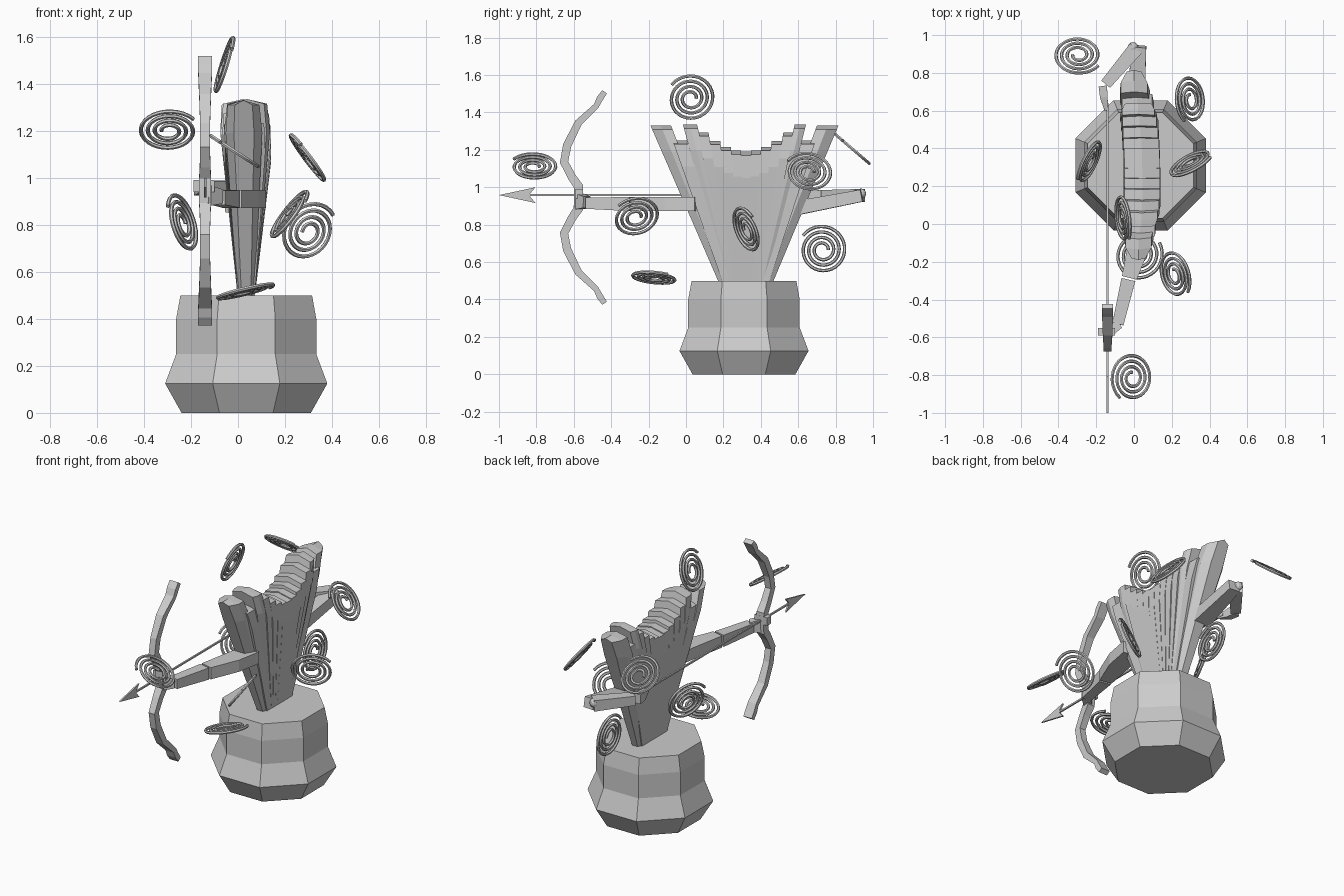
import bpy, bmesh, math
from mathutils import Vector

cube = bpy.data.objects.get("Cube")
if cube:
    bpy.data.objects.remove(cube, do_unlink=True)

grey = bpy.data.materials.new("stone_grey")
grey.use_nodes = True
colour = (0.6, 0.6, 0.6, 1)
grey.diffuse_color = colour
grey.node_tree.nodes["Principled BSDF"].inputs["Base Color"].default_value = colour


def add(name, bm):
    bmesh.ops.recalc_face_normals(bm, faces=bm.faces)
    mesh = bpy.data.meshes.new(name)
    bm.to_mesh(mesh)
    bm.free()
    mesh.materials.append(grey)
    ob = bpy.data.objects.new(name, mesh)
    bpy.context.collection.objects.link(ob)
    return ob


def loft(name, rings):
    """Skin a row of equal point rings and cap both ends."""
    bm = bmesh.new()
    rows = [[bm.verts.new(p) for p in ring] for ring in rings]
    n = len(rows[0])
    for a, b in zip(rows, rows[1:]):
        for i in range(n):
            j = (i + 1) % n
            bm.faces.new((a[i], a[j], b[j], b[i]))
    bm.faces.new(rows[0])
    bm.faces.new(rows[-1])
    return add(name, bm)


def limb(name, stations):
    """Tapered box limb; each station is (centre, width, height)."""
    pts = [Vector(s[0]) for s in stations]
    side = (pts[-1] - pts[0]).cross(Vector((0, 0, 1))).normalized()
    up = side.cross(pts[-1] - pts[0]).normalized()
    rings = []
    for p, (_, w, h) in zip(pts, stations):
        rings.append([p + side * w / 2 * a + up * h / 2 * b
                      for a, b in ((-1, -1), (1, -1), (1, 1), (-1, 1))])
    return loft(name, rings)


# Octagonal pedestal
CX, CY = 0.035, 0.31
rings = []
for z, apothem in ((0, 0.275), (0.125, 0.345), (0.25, 0.298), (0.4, 0.298), (0.5, 0.28)):
    r = apothem / math.cos(math.pi / 8)
    angles = [math.pi / 8 + k * math.pi / 4 for k in range(8)]
    rings.append([(CX + r * math.cos(a), CY + r * math.sin(a), z) for a in angles])
loft("pedestal", rings)


# Fan of pleated blades
def blade(name, base, top, z_top, front=1.0, back=1.0):
    """Wedge slab with a ridged top; front/back narrow its outer faces."""
    t = sum(top) / 2 - 0.32
    cx = 0.045 - 0.17 * t * t - 0.03 * t
    w = 0.115 - 0.17 * t * t
    outline = [(-1, 0.5), (-1, z_top - 0.14), (-0.85, z_top - 0.02), (0, z_top),
               (0.85, z_top - 0.02), (1, z_top - 0.14), (1, 0.5)]
    rings = []
    for k, scale in ((0, front), (0.5, 1), (1, back)):
        ring = []
        for u, z in outline:
            f = (z - 0.48) / 0.85
            half = 0.035 + (w - 0.035) * min(1, f * 1.15)
            mid = 0.035 + (cx - 0.035) * f
            y0 = base[0] + (top[0] - base[0]) * f
            y1 = base[1] + (top[1] - base[1]) * f
            ring.append((mid + u * half * scale, y0 + (y1 - y0) * k, z))
        rings.append(ring)
    return loft(name, rings)


blade("front_outer_blade", (0.18, 0.25), (-0.19, -0.08), 1.33, front=0.55)
blade("front_filler_blade", (0.2, 0.25), (-0.1, 0.0), 1.25)
blade("front_inner_blade", (0.21, 0.27), (-0.015, 0.06), 1.335, front=0.85)
blade("back_inner_blade", (0.38, 0.43), (0.58, 0.64), 1.335, back=0.85)
blade("back_filler_blade", (0.39, 0.44), (0.62, 0.72), 1.25)
blade("back_outer_blade", (0.39, 0.46), (0.70, 0.815), 1.33, back=0.55)
COUNT = 9
for i in range(COUNT):
    a, b = i / COUNT, (i + 1) / COUNT
    u = (a + b) - 1
    blade(f"pleat_{i + 1}", (0.24 + 0.17 * a, 0.24 + 0.17 * b),
          (0.055 + 0.53 * a, 0.055 + 0.53 * b), 1.19 + 0.13 * u * u)

# Front arm reaching to the bow
limb("front_upper_arm", [((0.06, 0.06, 0.91), 0.12, 0.075), ((0.03, -0.1, 0.91), 0.12, 0.075),
                         ((-0.025, -0.285, 0.91), 0.08, 0.075)])
limb("front_forearm", [((-0.03, -0.295, 0.91), 0.075, 0.075), ((-0.085, -0.53, 0.915), 0.06, 0.06)])
limb("front_hand", [((-0.08, -0.53, 0.92), 0.05, 0.06), ((-0.14, -0.58, 0.925), 0.05, 0.09)])

# Back arm folded towards the string
limb("back_upper_arm", [((0, 0.6, 0.89), 0.11, 0.075), ((0.03, 0.94, 0.955), 0.07, 0.065)])
limb("back_forearm", [((0.01, 0.93, 0.955), 0.08, 0.07), ((-0.15, 0.74, 0.955), 0.06, 0.06)])
limb("back_hand", [((-0.165, 0.73, 0.955), 0.045, 0.06), ((-0.16, 0.67, 0.955), 0.04, 0.055),
                   ((-0.145, 0.6, 0.958), 0.02, 0.02)])
bm = bmesh.new()
bmesh.ops.create_uvsphere(bm, u_segments=12, v_segments=8, radius=0.028)
bmesh.ops.translate(bm, verts=bm.verts, vec=(-0.005, 0.935, 0.965))
add("elbow_joint", bm)

# Recurve bow: upper half stations are (y, height above grip, thickness, width)
ARROW_X, GRIP_Z = -0.14, 0.945
upper = [(-0.575, 0, 0.05, 0.05), (-0.575, 0.06, 0.05, 0.05), (-0.61, 0.11, 0.045, 0.045),
         (-0.652, 0.19, 0.045, 0.042), (-0.635, 0.28, 0.045, 0.042), (-0.575, 0.4, 0.04, 0.05),
         (-0.48, 0.49, 0.03, 0.058), (-0.46, 0.53, 0.035, 0.06), (-0.435, 0.565, 0.03, 0.06)]
stations = [(y, -h, t, w) for y, h, t, w in upper[:0:-1]] + upper
rings = []
for i, (y, h, t, w) in enumerate(stations):
    p, q = stations[max(i - 1, 0)], stations[min(i + 1, len(stations) - 1)]
    along = Vector((0, q[0] - p[0], q[1] - p[1])).normalized()
    across = Vector((0, along.z, -along.y))
    c = Vector((ARROW_X, y, GRIP_Z + h))
    rings.append([c + across * t / 2 * a + Vector((w / 2 * b, 0, 0))
                  for a, b in ((-1, -1), (1, -1), (1, 1), (-1, 1))])
loft("bow", rings)
limb("arrow_rest", [((-0.19, -0.57, 0.965), 0.04, 0.05), ((-0.1, -0.57, 0.965), 0.04, 0.05)])

# Arrow with a flat barbed head
limb("arrow_shaft", [((ARROW_X, -0.85, 0.958), 0.01, 0.01), ((ARROW_X, 0.64, 0.958), 0.01, 0.01)])
head = [(-1, 0.958), (-0.805, 1.0), (-0.84, 0.958), (-0.805, 0.916)]
loft("arrow_head", [[(ARROW_X + dx, y, z) for y, z in head] for dx in (-0.005, 0.005)])


# Floating spirals: centre and facing direction
def spiral(name, centre, normal, turns=3.4, outer=0.13, inner=0.03):
    curve = bpy.data.curves.new(name, "CURVE")
    curve.dimensions = "3D"
    curve.bevel_depth = 0.009
    curve.bevel_resolution = 1
    curve.use_fill_caps = True
    line = curve.splines.new("POLY")
    steps = 100
    line.points.add(steps)
    for i, p in enumerate(line.points):
        a = math.tau * turns * i / steps
        r = inner + (outer - inner) * i / steps
        p.co = (r * math.cos(a), r * math.sin(a), 0, 1)
    curve.materials.append(grey)
    ob = bpy.data.objects.new(name, curve)
    bpy.context.collection.objects.link(ob)
    ob.location = centre
    ob.rotation_mode = "QUATERNION"
    ob.rotation_quaternion = Vector(normal).to_track_quat("Z", "Y")
    bpy.ops.object.select_all(action="DESELECT")
    ob.select_set(True)
    bpy.context.view_layer.objects.active = ob
    bpy.ops.object.convert(target="MESH")
    bpy.ops.object.shade_smooth_by_angle()


for i, (centre, normal) in enumerate([
        ((-0.06, 0.025, 1.475), (0.95, 0.1, -0.3)),
        ((-0.295, 0.895, 1.2), (0, 0.65, 0.76)),
        ((-0.01, -0.815, 1.11), (0.54, 0, 0.84)),
        ((0.3, 0.655, 1.08), (0.8, 0.1, 0.6)),
        ((-0.235, 0.325, 0.805), (0.87, -0.4, 0.28)),
        ((0.3, 0.325, 0.77), (-0.45, 0.81, 0.33)),
        ((0.215, -0.27, 0.84), (0.78, 0.2, -0.6)),
        ((0.03, 0.73, 0.665), (1, 0, 0.05)),
        ((0.025, -0.165, 0.515), (-0.23, 0.1, 0.97))]):
    spiral(f"spiral_{i + 1}", centre, normal)
